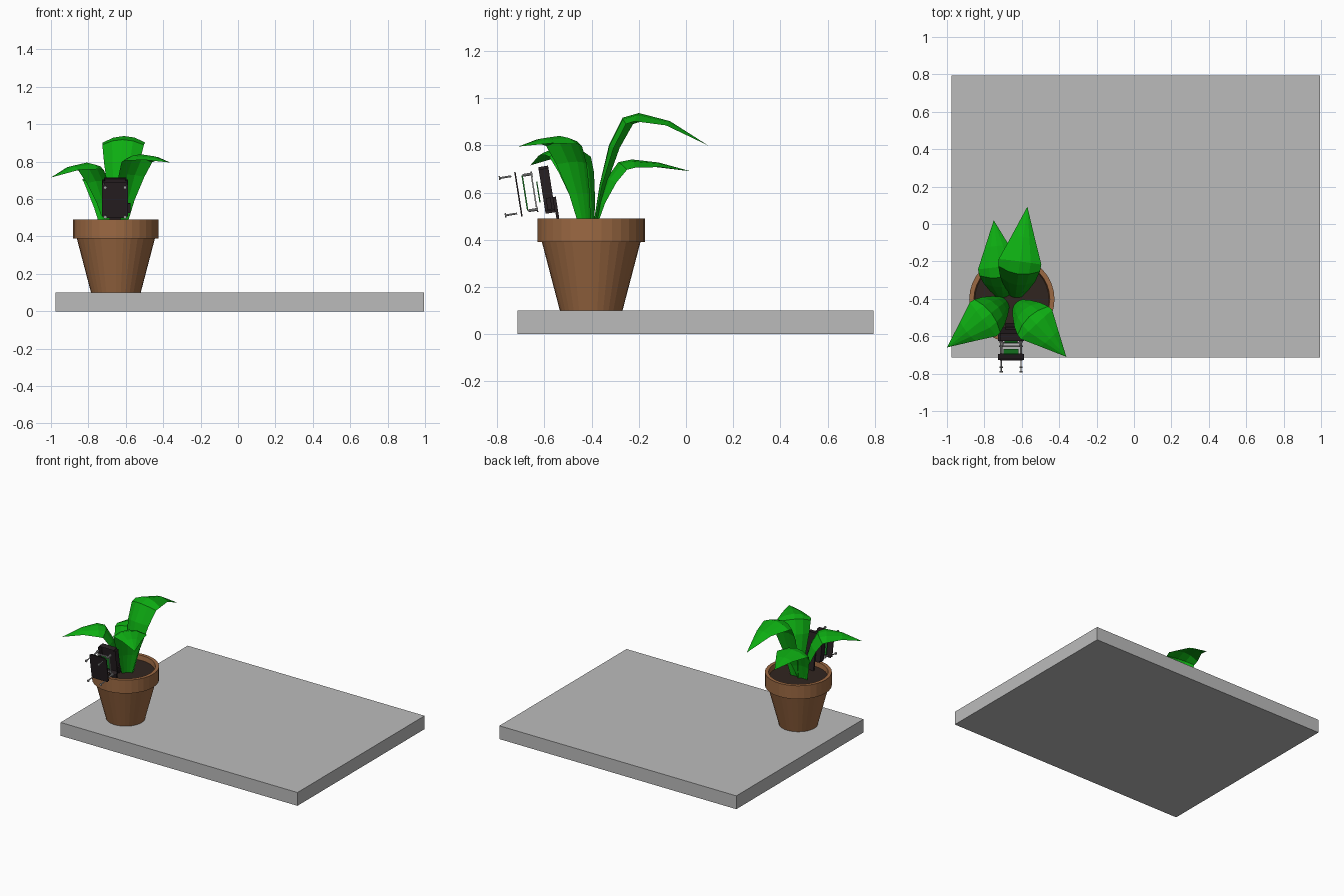
import bpy, bmesh, math
from mathutils import Vector, Matrix

if "Cube" in bpy.data.objects:
    bpy.data.objects.remove(bpy.data.objects["Cube"])


def material(name, rgb):
    m = bpy.data.materials.new(name)
    m.diffuse_color = (*rgb, 1)
    m.use_nodes = True
    m.node_tree.nodes["Principled BSDF"].inputs["Base Color"].default_value = m.diffuse_color
    return m


GREY = material("slab grey", (0.50, 0.50, 0.50))
CLAY = material("terracotta", (0.33, 0.14, 0.055))
SOIL = material("dark soil", (0.03, 0.018, 0.014))
LEAF = material("leaf green", (0.004, 0.42, 0.006))
BLACK = material("case black", (0.02, 0.014, 0.016))
METAL = material("metal grey", (0.42, 0.42, 0.42))
BOARD = material("board green", (0.01, 0.25, 0.02))


def finish(name, bm, mat, matrix=None):
    if matrix:
        bm.transform(matrix)
    me = bpy.data.meshes.new(name)
    bm.to_mesh(me)
    bm.free()
    me.materials.append(mat)
    ob = bpy.data.objects.new(name, me)
    bpy.context.collection.objects.link(ob)
    return ob


def box(name, size, loc, mat, matrix=None):
    bm = bmesh.new()
    bmesh.ops.create_cube(bm, size=1, matrix=Matrix.Translation(loc) @ Matrix.Diagonal((*size, 1)))
    return finish(name, bm, mat, matrix)


def rod(name, radius, a, b, mat, matrix=None, sides=10):
    a, b = Vector(a), Vector(b)
    d = b - a
    m = Matrix.Translation((a + b) / 2) @ d.to_track_quat('Z', 'Y').to_matrix().to_4x4()
    bm = bmesh.new()
    bmesh.ops.create_cone(bm, cap_ends=True, segments=sides, radius1=radius,
                          radius2=radius, depth=d.length, matrix=m)
    return finish(name, bm, mat, matrix)


def lathe(name, profile, centre, mat, sides=32):
    bm = bmesh.new()
    rings = [[bm.verts.new((centre[0] + r * math.cos(2 * math.pi * i / sides),
                            centre[1] + r * math.sin(2 * math.pi * i / sides), z))
              for i in range(sides)] for r, z in profile]
    for lo, hi in zip(rings, rings[1:]):
        for i in range(sides):
            j = (i + 1) % sides
            bm.faces.new((lo[i], lo[j], hi[j], hi[i]))
    bm.faces.new(rings[0][::-1])
    bm.faces.new(rings[-1])
    return finish(name, bm, mat)


# Slab
box("slab", (1.97, 1.51, 0.10), (0.01, 0.04, 0.05), GREY)

# Pot with rim and inner wall, and soil
POT = (-0.653, -0.402)
lathe("pot", [(0.133, 0.10), (0.209, 0.39), (0.228, 0.39), (0.228, 0.49),
              (0.203, 0.49), (0.195, 0.43)], POT, CLAY)
lathe("soil", [(0.196, 0.44), (0.198, 0.455)], POT, SOIL)

# Leaves: (radius share, half width, arch drop) from base to tip
STATIONS = [(0.0, 0.035, 0.010), (0.06, 0.065, 0.02), (0.14, 0.095, 0.035),
            (0.26, 0.112, 0.04), (0.40, 0.115, 0.035), (0.67, 0.065, 0.02), (1.0, 0.0, 0.0)]
RISE = [0.0, 0.38, 0.72, 0.96, 1.0]


def leaf(name, base, tip, peak, tip_z):
    z0 = 0.45
    base, tip = Vector(base), Vector(tip)
    out = tip - base
    reach = out.length
    out.normalize()
    side = Vector((-out.y, out.x))
    heights = [z0 + (peak - z0) * k for k in RISE] + [peak - 0.25 * (peak - tip_z), tip_z]
    pts = [(s[0] * reach, h) for s, h in zip(STATIONS, heights)]
    bm = bmesh.new()
    rows = []
    for i, (r, z) in enumerate(pts):
        a, b = pts[max(i - 1, 0)], pts[min(i + 1, len(pts) - 1)]
        t = Vector((b[0] - a[0], b[1] - a[1])).normalized()
        _, half, drop = STATIONS[i]
        row = []
        for k in ((-1, -0.5, 0, 0.5, 1) if half else (0,)):
            d = drop * k * k
            p = base + out * (r + t.y * d) + side * (half * k)
            row.append(bm.verts.new((p.x, p.y, z - t.x * d)))
        rows.append(row)
    for lo, hi in zip(rows, rows[1:]):
        for k in range(4):
            if len(hi) == 1:
                bm.faces.new((lo[k + 1], lo[k], hi[0]))
            else:
                bm.faces.new((lo[k + 1], lo[k], hi[k], hi[k + 1]))
    bmesh.ops.recalc_face_normals(bm, faces=bm.faces[:])
    if sum(f.normal.z for f in bm.faces) < 0:
        bmesh.ops.reverse_faces(bm, faces=bm.faces[:])
    return finish(name, bm, LEAF)


leaf("leaf_front_left", (-0.68, -0.41), (-1.0, -0.66), 0.795, 0.715)
leaf("leaf_front_right", (-0.63, -0.42), (-0.362, -0.71), 0.84, 0.795)
leaf("leaf_back_right", (-0.635, -0.395), (-0.57, 0.093), 0.937, 0.80)
leaf("leaf_back_left", (-0.70, -0.395), (-0.75, 0.02), 0.74, 0.69)

# Exploded sensor: local x = right, y = along the case, z = outward from the pot
tilt = math.radians(9)
up = Vector((0, -math.sin(tilt), math.cos(tilt)))
outward = Vector((0, -math.cos(tilt), -math.sin(tilt)))
M = Matrix((Vector((1, 0, 0)), up, outward)).transposed().to_4x4()
M = Matrix.Translation((-0.657, -0.59, 0.612)) @ M

# Open case, spike and side button
bm = bmesh.new()
bmesh.ops.create_cube(bm, size=1, matrix=Matrix.Diagonal((0.14, 0.20, 0.042, 1)))
bmesh.ops.bevel(bm, geom=[e for e in bm.edges if abs(e.verts[0].co.z - e.verts[1].co.z) > 0.01],
                offset=0.01, segments=2, affect='EDGES')
front = [f for f in bm.faces if f.normal.z > 0.9]
bmesh.ops.inset_region(bm, faces=front, thickness=0.008)
bmesh.ops.translate(bm, verts=front[0].verts[:], vec=(0, 0, -0.034))
finish("sensor_case", bm, BLACK, M)
box("sensor_spike", (0.06, 0.18, 0.012), (0, -0.125, -0.027), BLACK, M)
box("side_button", (0.012, 0.05, 0.02), (0.075, -0.06, 0), BLACK, M)

# Cover plate
bm = bmesh.new()
bmesh.ops.create_cube(bm, size=1, matrix=Matrix.Translation((0, 0, 0.122)) @
                      Matrix.Diagonal((0.14, 0.192, 0.006, 1)))
bmesh.ops.bevel(bm, geom=[e for e in bm.edges if abs(e.verts[0].co.z - e.verts[1].co.z) > 0.003],
                offset=0.01, segments=2, affect='EDGES')
finish("cover_plate", bm, BLACK, M)

# Circuit boards and metal carrier frame
box("main_board", (0.08, 0.15, 0.006), (0, 0, 0.094), BOARD, M)
box("small_board", (0.07, 0.09, 0.005), (0, -0.005, 0.037), BOARD, M)
for s in (-1, 1):
    box("carrier_side", (0.008, 0.125, 0.006), (s * 0.045, 0, 0.055), METAL, M)
    box("carrier_end", (0.10, 0.01, 0.006), (0, s * 0.06, 0.055), METAL, M)

# Screws and standoffs at the four corners
for sx in (-1, 1):
    for sy in (-1, 1):
        x, y = sx * 0.053, sy * 0.08
        rod("screw_shaft", 0.004, (x, y, 0.14), (x, y, 0.19), METAL if sy else BLACK, M)
        rod("screw_head", 0.009, (x, y, 0.187), (x, y, 0.193), METAL, M)
        rod("standoff", 0.006, (x, y * 0.95, 0.052), (x, y * 0.95, 0.092), METAL, M)
        rod("standoff_flange", 0.011, (x, y * 0.95, 0.050), (x, y * 0.95, 0.056), METAL, M)
